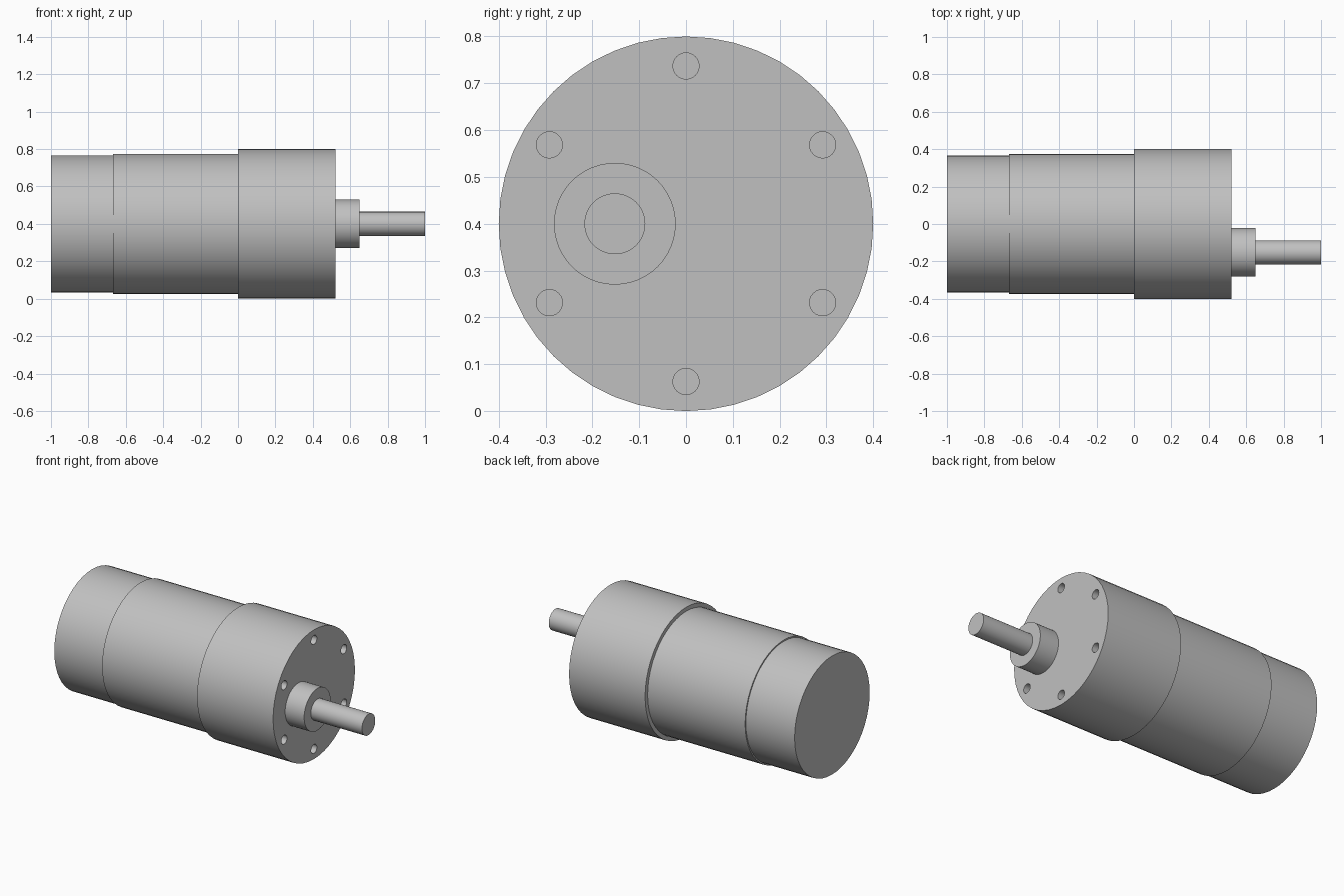
import bpy
import math

cube = bpy.data.objects.get("Cube")
if cube:
    bpy.data.objects.remove(cube, do_unlink=True)

AXIS_Z = 0.4       # height of the motor axis
SHAFT_Y = -0.152   # the output shaft sits off-centre

metal = bpy.data.materials.new("light_grey_metal")
metal.use_nodes = True
colour = (0.53, 0.53, 0.53, 1)
metal.diffuse_color = colour
metal.node_tree.nodes["Principled BSDF"].inputs["Base Color"].default_value = colour


def cylinder(name, x0, x1, radius, y=0.0, z=AXIS_Z, sides=48):
    """Cylinder lying along x from x0 to x1."""
    bpy.ops.mesh.primitive_cylinder_add(
        vertices=sides, radius=radius, depth=x1 - x0,
        location=((x0 + x1) / 2, y, z), rotation=(0, math.pi / 2, 0))
    obj = bpy.context.object
    obj.name = name
    obj.data.materials.append(metal)
    return obj


# Motor can, gearbox, boss and output shaft
parts = [
    cylinder("rear_cap", -1.0, -0.667, 0.367),
    cylinder("motor_can", -0.667, 0.0, 0.375),
    cylinder("gearbox", 0.0, 0.52, 0.4),
    cylinder("shaft_boss", 0.52, 0.65, 0.13, SHAFT_Y),
    cylinder("output_shaft", 0.65, 1.0, 0.065, SHAFT_Y),
]
gearbox = parts[2]

# Ring of six blind mounting holes in the gearbox face
for i in range(6):
    a = math.radians(90 + 60 * i)
    cutter = cylinder("hole_cutter", 0.41, 0.6, 0.028,
                      0.337 * math.cos(a), AXIS_Z + 0.337 * math.sin(a), 24)
    cutter.hide_render = True
    cut = gearbox.modifiers.new("mounting_hole", 'BOOLEAN')
    cut.operation = 'DIFFERENCE'
    cut.solver = 'EXACT'
    cut.object = cutter
    bpy.context.view_layer.objects.active = gearbox
    bpy.ops.object.modifier_apply(modifier=cut.name)
    bpy.data.objects.remove(cutter, do_unlink=True)

# Smooth round walls with crisp rims
bpy.ops.object.select_all(action='DESELECT')
for obj in parts:
    obj.select_set(True)
bpy.context.view_layer.objects.active = gearbox
bpy.ops.object.shade_smooth_by_angle(angle=math.radians(35))
